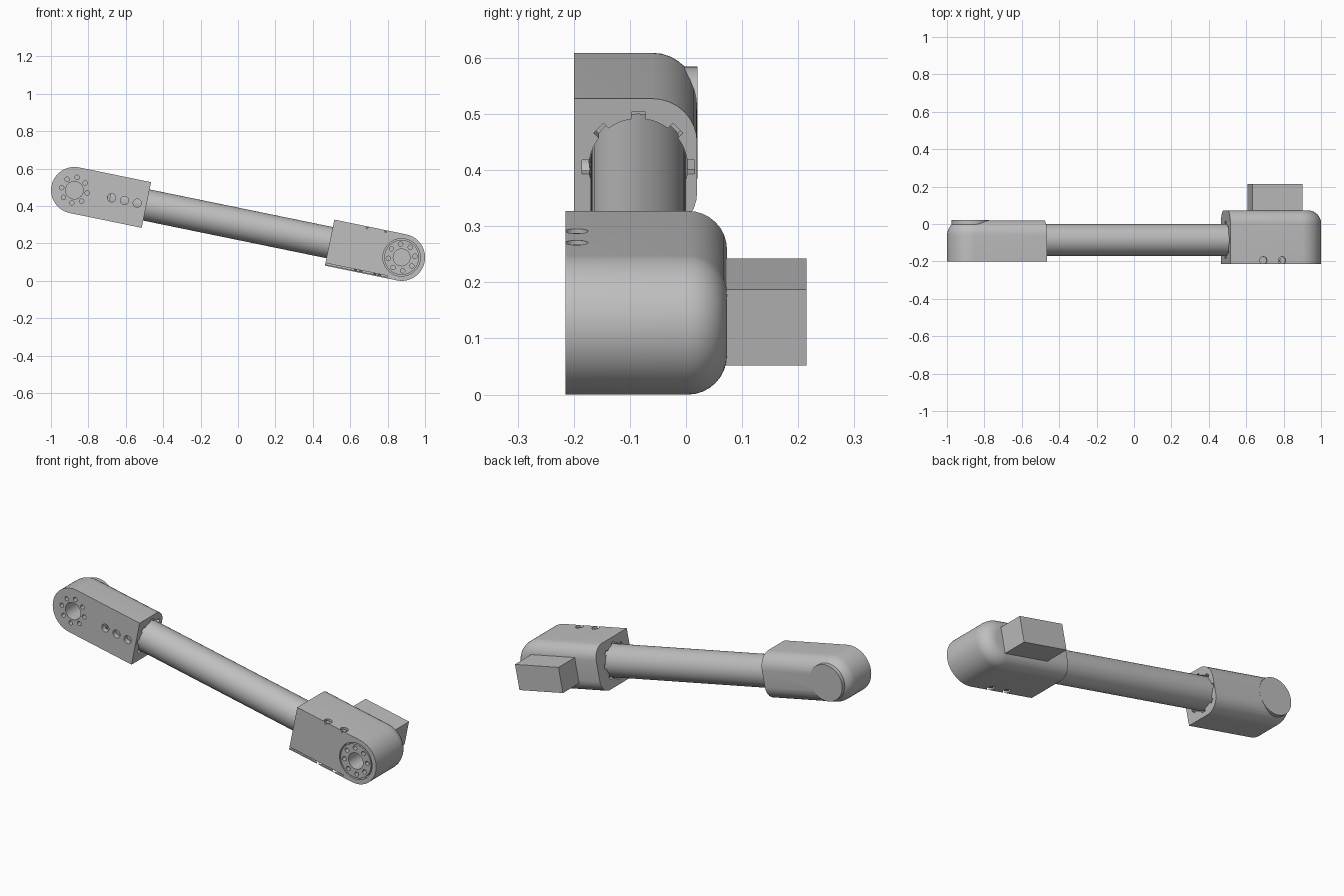
import bpy, bmesh, math
from math import cos, sin, pi
from mathutils import Matrix, Vector

cube = bpy.data.objects.get("Cube")
if cube:
    bpy.data.objects.remove(cube, do_unlink=True)

# One flat grey for the whole arm
grey = bpy.data.materials.new("light grey metal")
grey.use_nodes = True
color = (0.52, 0.52, 0.52, 1)
grey.diffuse_color = color
grey.node_tree.nodes["Principled BSDF"].inputs["Base Color"].default_value = color

HUB = 0.893      # distance of each joint from the middle
FACE = 0.5       # where the housings meet the tube
TUBE_Y = -0.085
PLACE = Matrix.Translation((0, 0, 0.305)) @ Matrix.Rotation(math.radians(11.6), 4, "Y")


def make(name, bm):
    bmesh.ops.recalc_face_normals(bm, faces=bm.faces)
    mesh = bpy.data.meshes.new(name)
    bm.to_mesh(mesh)
    bm.free()
    mesh.materials.append(grey)
    ob = bpy.data.objects.new(name, mesh)
    bpy.context.collection.objects.link(ob)
    return ob


def add_cylinder(bm, center, radius, length, axis="Y", segments=32):
    turn = {"X": Matrix.Rotation(pi / 2, 4, "Y"),
            "Y": Matrix.Rotation(pi / 2, 4, "X"),
            "Z": Matrix.Identity(4)}[axis]
    bmesh.ops.create_cone(bm, cap_ends=True, segments=segments, radius1=radius,
                          radius2=radius, depth=length,
                          matrix=Matrix.Translation(center) @ turn)


def add_box(bm, center, size, roll=0):
    bmesh.ops.create_cube(bm, size=1, matrix=Matrix.Translation(center)
                          @ Matrix.Rotation(roll, 4, "X") @ Matrix.Diagonal((*size, 1)))


def boolean(ob, bm, operation="DIFFERENCE"):
    cutter = make("cutter", bm)
    cutter.hide_render = True
    mod = ob.modifiers.new("cut", "BOOLEAN")
    mod.object, mod.operation = cutter, operation
    mod.solver, mod.use_self = "EXACT", True
    bpy.context.view_layer.objects.active = ob
    bpy.ops.object.modifier_apply(modifier=mod.name)
    bpy.data.objects.remove(cutter, do_unlink=True)


def housing(name, side, radius, front, back, fillet):
    """Round-ended block with its rear outline rounded over."""
    bm = bmesh.new()
    pts = [(side * FACE, -radius), (side * FACE, radius)]
    for i in range(33):
        a = pi / 2 - pi * i / 32
        pts.append((side * (HUB + radius * cos(a)), radius * sin(a)))
    base = bm.faces.new([bm.verts.new((x, front, z)) for x, z in pts])
    grown = bmesh.ops.extrude_face_region(bm, geom=[base])["geom"]
    moved = [v for v in grown if isinstance(v, bmesh.types.BMVert)]
    bmesh.ops.translate(bm, verts=moved, vec=(0, back - front, 0))
    rim = [e for e in bm.edges if all(v in moved for v in e.verts)
           and not all(abs(v.co.x - side * FACE) < 1e-4 for v in e.verts)]
    bmesh.ops.bevel(bm, geom=rim, offset=fillet, segments=8, profile=0.5,
                    affect="EDGES", clamp_overlap=True)
    return make(name, bm)


def add_bolt_circle(bm, x, y, ring, hole, depth, offset):
    for i in range(8):
        a = i * pi / 4 + offset
        add_cylinder(bm, (x + ring * cos(a), y, ring * sin(a)), hole, depth, segments=16)


def cut_socket(ob, side):
    # Socket for the tube, with relief slots round its mouth
    bm = bmesh.new()
    add_cylinder(bm, (side * 0.6, TUBE_Y, 0), 0.088, 0.22, "X", 48)
    boolean(ob, bm)
    for i in range(4):
        bm = bmesh.new()
        add_box(bm, (side * FACE, TUBE_Y, 0), (0.08, 0.025, 0.2), i * pi / 4)
        boolean(ob, bm)


# Upper joint housing with a flat round boss on its back
upper = housing("upper_joint_housing", -1, 0.1245, -0.2, 0.02, 0.08)
bm = bmesh.new()
add_cylinder(bm, (-HUB, -0.03, 0), 0.1, 0.101, segments=48)
boolean(upper, bm, "UNION")
cut_socket(upper, -1)
bm = bmesh.new()
add_cylinder(bm, (-HUB, -0.17, 0), 0.047, 0.2)
add_bolt_circle(bm, -HUB, -0.2, 0.07, 0.012, 0.06, 0)
boolean(upper, bm)
bm = bmesh.new()
for x in (-0.69, -0.62, -0.55):
    add_cylinder(bm, (x, -0.2, 0), 0.022, 0.08, segments=24)
boolean(upper, bm)

# Lower joint housing with hub pocket, cover seam and screw pockets
lower = housing("lower_joint_housing", 1, 0.1255, -0.215, 0.073, 0.07)
cut_socket(lower, 1)
bm = bmesh.new()
add_cylinder(bm, (HUB, -0.215, 0), 0.1, 0.06, segments=48)
boolean(lower, bm)
bm = bmesh.new()
add_box(bm, (0.66, -0.215, -0.115), (0.36, 0.03, 0.007))
boolean(lower, bm)
bm = bmesh.new()
for x in (0.68, 0.782):
    for s in (-1, 1):
        add_cylinder(bm, (x, -0.195, s * 0.125), 0.0205, 0.024, "Z", 24)
boolean(lower, bm)

# Screw heads in the pockets
bm = bmesh.new()
for x in (0.68, 0.782):
    for s in (-1, 1):
        add_cylinder(bm, (x, -0.195, s * 0.114), 0.011, 0.012, "Z", 16)
screws = make("cover_screws", bm)

# Output hub set into the lower housing
bm = bmesh.new()
add_cylinder(bm, (HUB, -0.195, 0), 0.093, 0.04, segments=48)
hub = make("output_hub", bm)
bm = bmesh.new()
add_cylinder(bm, (HUB, -0.2, 0), 0.045, 0.1)
add_bolt_circle(bm, HUB, -0.21, 0.071, 0.012, 0.04, 0.28)
boolean(hub, bm)
bm = bmesh.new()
add_cylinder(bm, (HUB, -0.17, 0), 0.045, 0.12)
boolean(lower, bm)

# Connecting tube
bm = bmesh.new()
add_cylinder(bm, (0, TUBE_Y, 0), 0.085, 1.4, "X", 64)
tube = make("connecting_tube", bm)

# Motor block behind the lower housing
bm = bmesh.new()
add_box(bm, (0.77, 0.13, -0.003), (0.273, 0.17, 0.138))
motor = make("motor_block", bm)

# Tilt everything into place and shade
bpy.ops.object.select_all(action="DESELECT")
for ob in (upper, lower, screws, hub, tube, motor):
    ob.data.transform(PLACE)
    ob.select_set(True)
bpy.context.view_layer.objects.active = upper
bpy.ops.object.shade_smooth_by_angle(angle=math.radians(30))
